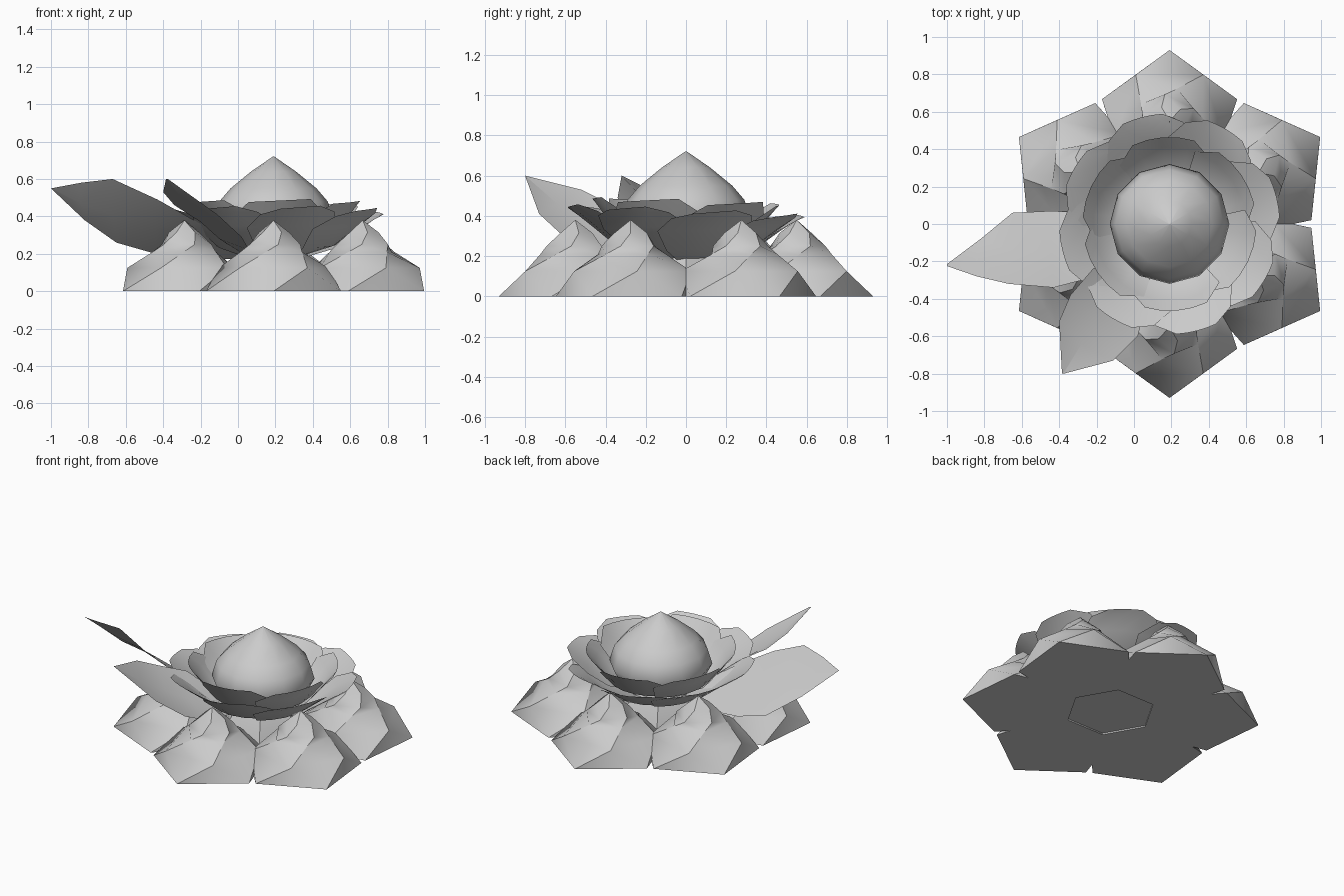
import bpy
from math import sin, cos, pi, radians
from mathutils import Vector

CX = 0.19  # flower axis

if "Cube" in bpy.data.objects:
    bpy.data.objects.remove(bpy.data.objects["Cube"])

grey = bpy.data.materials.new("pale grey")
grey.use_nodes = True
grey.diffuse_color = (0.6, 0.6, 0.6, 1)
grey.node_tree.nodes["Principled BSDF"].inputs["Base Color"].default_value = (0.6, 0.6, 0.6, 1)


def polar(r, a, z):
    return Vector((r * cos(a), r * sin(a), z))


def build(name, verts, faces, offset=(0, 0, 0), angle=60):
    mesh = bpy.data.meshes.new(name)
    mesh.from_pydata([Vector(v) + Vector(offset) for v in verts], [], faces)
    mesh.materials.append(grey)
    obj = bpy.data.objects.new(name, mesh)
    bpy.context.collection.objects.link(obj)
    bpy.ops.object.select_all(action='DESELECT')
    obj.select_set(True)
    bpy.context.view_layer.objects.active = obj
    bpy.ops.object.shade_smooth_by_angle(angle=radians(angle))


def sheet(name, rows, offset=(0, 0, 0)):
    """Open grid of quads through equal rows of points."""
    n = len(rows[0])
    faces = [(j * n + i, j * n + i + 1, (j + 1) * n + i + 1, (j + 1) * n + i)
             for j in range(len(rows) - 1) for i in range(n - 1)]
    build(name, [p for row in rows for p in row], faces, offset)


# Six outer buds, each wrapped in five spiralling leaves over a flat base.
# The seam between leaves, from tip to base: radius, turn in degrees, height
SEAM = [(0.085, 30, 0.315), (0.145, 10, 0.25), (0.178, -13, 0.21),
        (0.307, -36, 0.125), (0.38, -72, 0)]


def outer_bud(name, a):
    verts, faces, n = [], [], len(SEAM)
    for i in range(5):
        o = len(verts)
        verts.append((0, 0, 0.38))
        for side in (0, 1):
            verts += [polar(r, a + radians(turn + 72 * (i + side)), z) for r, turn, z in SEAM]
        faces.append((o, o + 1, o + 1 + n))
        for k in range(1, n):
            p, q = o + k, o + k + n
            faces += [(p, p + 1, q + 1), (p, q + 1, q)]
    base = len(verts)
    verts += [polar(0.38, a + radians(72 * i), 0) for i in range(5)]
    faces.append([base + i for i in reversed(range(5))])
    build(name, verts, faces, polar(0.55, a, 0) + Vector((CX, 0, 0)), 75)


for k in range(6):
    outer_bud(f"outer_bud_{k + 1}", radians(30 + 60 * k))


# Revolved parts
def lathe(name, profile, n, angle):
    verts = [polar(r, 2 * pi * i / n, z) for r, z in profile for i in range(n)]
    faces = [(j * n + i, j * n + (i + 1) % n, (j + 1) * n + (i + 1) % n, (j + 1) * n + i)
             for j in range(len(profile) - 1) for i in range(n)]
    faces += [list(reversed(range(n))), range(len(verts) - n, len(verts))]
    build(name, verts, faces, (CX, 0, 0), angle)


lathe("centre_base", [(0.29, 0.01), (0.25, 0.1), (0.18, 0.2)], 6, 30)
lathe("centre_bud", [(0.12, 0.2), (0.27, 0.28), (0.32, 0.38), (0.29, 0.48),
                     (0.23, 0.55), (0.12, 0.64), (0.004, 0.72)], 12, 60)


# Two rings of overlapping cupped petals, tilted slightly down to the back
def petal_ring(name, count, start, profile, tilt):
    for k in range(count):
        a = start + 2 * pi * k / count
        lift = -tilt * sin(a)
        rows = []
        for j, (r, z, w) in enumerate(profile):
            grow = j / (len(profile) - 1)
            rows.append([polar(r, a + s * w / r, z + lift * grow + 0.008 * s)
                         for s in (-1, -0.5, 0, 0.5, 1)])
        sheet(f"{name}_{k + 1}", rows, (CX, 0, 0))


petal_ring("outer_petal", 8, 0.25,
           [(0.14, 0.18, 0.07), (0.33, 0.235, 0.18), (0.46, 0.335, 0.26),
            (0.55, 0.4, 0.21), (0.59, 0.425, 0.11)], 0.025)
petal_ring("inner_petal", 6, 0.6,
           [(0.12, 0.2, 0.08), (0.32, 0.29, 0.2), (0.41, 0.4, 0.26),
            (0.465, 0.47, 0.17)], 0.015)

# Two long stray petals on the right side, given as edge, middle, edge rows
sheet("long_side_petal", [
    [(0.05, -0.12, 0.2), (0.02, -0.05, 0.18), (0.0, 0.02, 0.17)],
    [(-0.2, -0.28, 0.36), (-0.22, -0.13, 0.27), (-0.25, 0.06, 0.18)],
    [(-0.43, -0.34, 0.49), (-0.44, -0.14, 0.34), (-0.44, 0.07, 0.2)],
    [(-0.67, -0.32, 0.6), (-0.67, -0.14, 0.41), (-0.65, 0.06, 0.26)],
    [(-0.84, -0.28, 0.58), (-0.84, -0.18, 0.47), (-0.82, -0.08, 0.38)],
    [(-1.0, -0.225, 0.55), (-1.0, -0.22, 0.55), (-1.0, -0.215, 0.55)]])
sheet("long_front_petal", [
    [(0.02, -0.1, 0.2), (0.06, -0.14, 0.18), (0.12, -0.18, 0.18)],
    [(-0.22, -0.24, 0.4), (-0.1, -0.36, 0.28), (0.06, -0.45, 0.22)],
    [(-0.34, -0.38, 0.46), (-0.2, -0.5, 0.37), (0.02, -0.6, 0.29)],
    [(-0.4, -0.52, 0.53), (-0.28, -0.64, 0.46), (-0.11, -0.73, 0.41)],
    [(-0.385, -0.8, 0.6), (-0.38, -0.8, 0.6), (-0.375, -0.8, 0.6)]])
